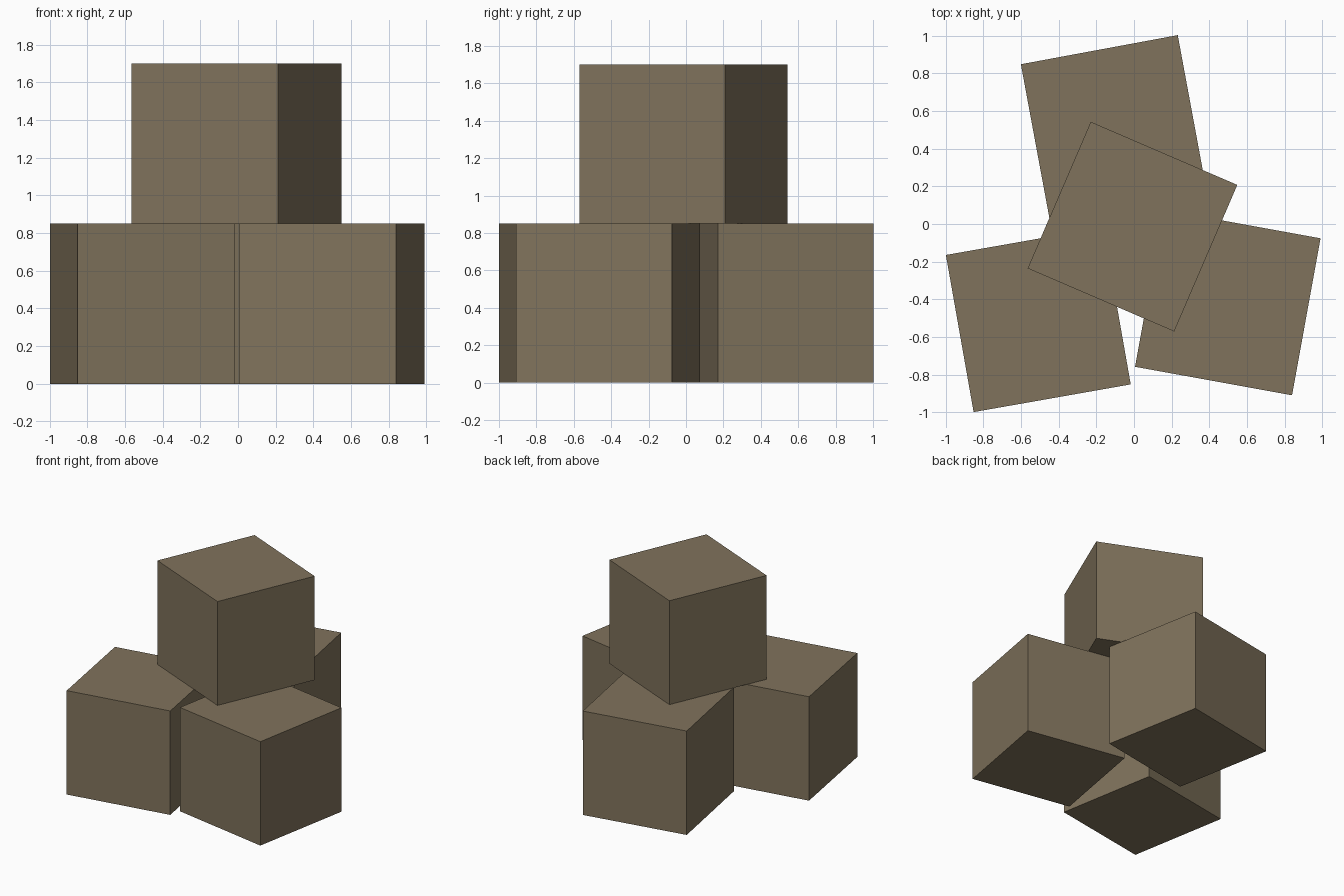
import bpy
import math

if "Cube" in bpy.data.objects:
    bpy.data.objects.remove(bpy.data.objects["Cube"])

# Single drab brown colour
mat = bpy.data.materials.new("drab_brown")
mat.diffuse_color = (0.216, 0.171, 0.107, 1)
mat.use_nodes = True
mat.node_tree.nodes["Principled BSDF"].inputs["Base Color"].default_value = mat.diffuse_color

SIZE = 0.847
HEIGHT = 0.85


def crate(name, x, y, level, degrees):
    bpy.ops.mesh.primitive_cube_add(
        size=1, location=(x, y, HEIGHT * (level + 0.5)),
        rotation=(0, 0, math.radians(degrees)))
    ob = bpy.context.object
    ob.name = name
    ob.scale = (SIZE, SIZE, HEIGHT)
    ob.data.materials.append(mat)


# Three boxes on the ground, one resting on top
crate("left_box", -0.508, -0.508, 0, 10)
crate("right_box", 0.498, -0.417, 0, -10.3)
crate("back_box", -0.107, 0.509, 0, 10.5)
crate("top_box", -0.008, -0.014, 1, -23.3)
